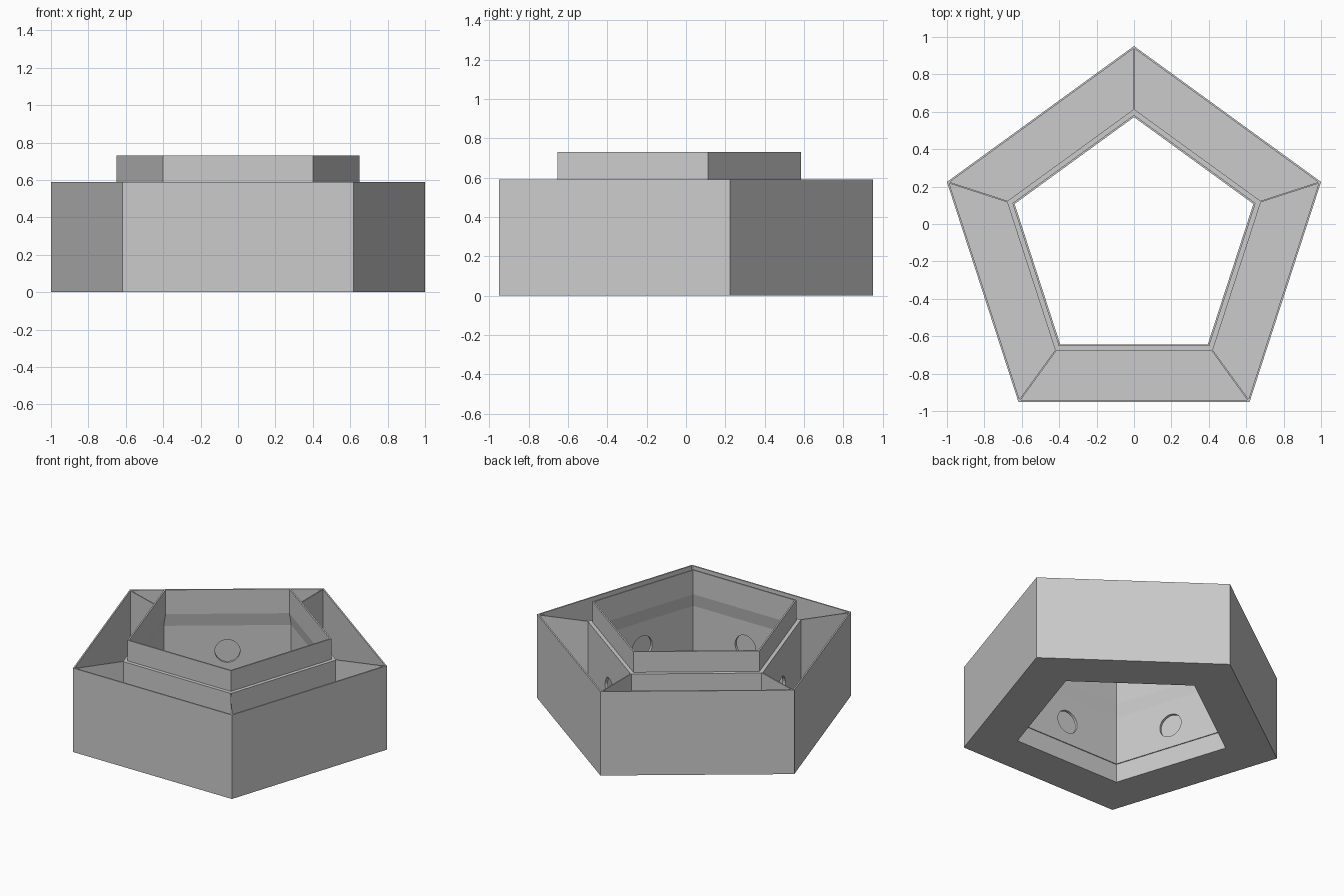
import bpy, bmesh, math
from mathutils import Matrix, Vector

cube = bpy.data.objects.get("Cube")
if cube:
    bpy.data.objects.remove(cube, do_unlink=True)

SIDES = 5
CENTRE_Y = -0.1
STEP = math.tau / SIDES
COS = math.cos(STEP / 2)        # apothem / corner radius

grey = bpy.data.materials.new("plain grey")
grey.use_nodes = True
colour = (0.6, 0.6, 0.6, 1)
grey.diffuse_color = colour
grey.node_tree.nodes["Principled BSDF"].inputs["Base Color"].default_value = colour


def add_object(name, bm):
    bmesh.ops.recalc_face_normals(bm, faces=bm.faces)
    mesh = bpy.data.meshes.new(name)
    bm.to_mesh(mesh)
    bm.free()
    mesh.materials.append(grey)
    obj = bpy.data.objects.new(name, mesh)
    obj.location.y = CENTRE_Y
    bpy.context.collection.objects.link(obj)
    return obj


def pentagon_ring(name, profile):
    """Sweep a closed (apothem, height) profile around the pentagon."""
    bm = bmesh.new()
    loops = []
    for apothem, z in profile:
        r = apothem / COS
        angles = [math.pi / 2 + STEP * k for k in range(SIDES)]
        loops.append([bm.verts.new((r * math.cos(a), r * math.sin(a), z)) for a in angles])
    for i, low in enumerate(loops):
        high = loops[(i + 1) % len(loops)]
        for k in range(SIDES):
            n = (k + 1) % SIDES
            bm.faces.new((low[k], low[n], high[n], high[k]))
    return add_object(name, bm)


# Outer wall with the trough floor
pentagon_ring("outer_trough", [
    (0.8507, 0), (0.8507, 0.59), (0.841, 0.59),
    (0.841, 0.012), (0.57, 0.012), (0.57, 0)])

# Inner wall: bottom socket, tapered neck, shoulder and stacking collar
inner = pentagon_ring("inner_wall_and_collar", [
    (0.565, 0), (0.578, 0), (0.578, 0.585), (0.553, 0.585),
    (0.553, 0.73), (0.543, 0.73), (0.543, 0.56),
    (0.559, 0.47), (0.559, 0.13), (0.565, 0.13)])

# Round hole through the middle of each inner side
bm = bmesh.new()
for k in range(SIDES):
    turn = Matrix.Rotation(-math.pi / 2 + STEP * k, 4, 'Z')
    place = turn @ Matrix.Translation((0.57, 0, 0.29)) @ Matrix.Rotation(math.pi / 2, 4, 'Y')
    bmesh.ops.create_cone(bm, cap_ends=True, segments=32, radius1=0.08,
                          radius2=0.08, depth=0.12, matrix=place)
cutter = add_object("hole_cutter", bm)
cutter.hide_render = True
cut = inner.modifiers.new("holes", 'BOOLEAN')
cut.operation = 'DIFFERENCE'
cut.solver = 'EXACT'
cut.object = cutter
bpy.context.view_layer.objects.active = inner
bpy.ops.object.modifier_apply(modifier=cut.name)
bpy.data.objects.remove(cutter, do_unlink=True)

# Thin dividers from each inner corner to the outer corner
start, end, height = 0.575 / COS, 0.845 / COS, 0.585
bm = bmesh.new()
for k in range(SIDES):
    place = (Matrix.Rotation(math.pi / 2 + STEP * k, 4, 'Z')
             @ Matrix.Translation(((start + end) / 2, 0, height / 2 + 0.002))
             @ Matrix.Diagonal(Vector((end - start, 0.008, height, 1))))
    bmesh.ops.create_cube(bm, size=1, matrix=place)
add_object("corner_dividers", bm)
